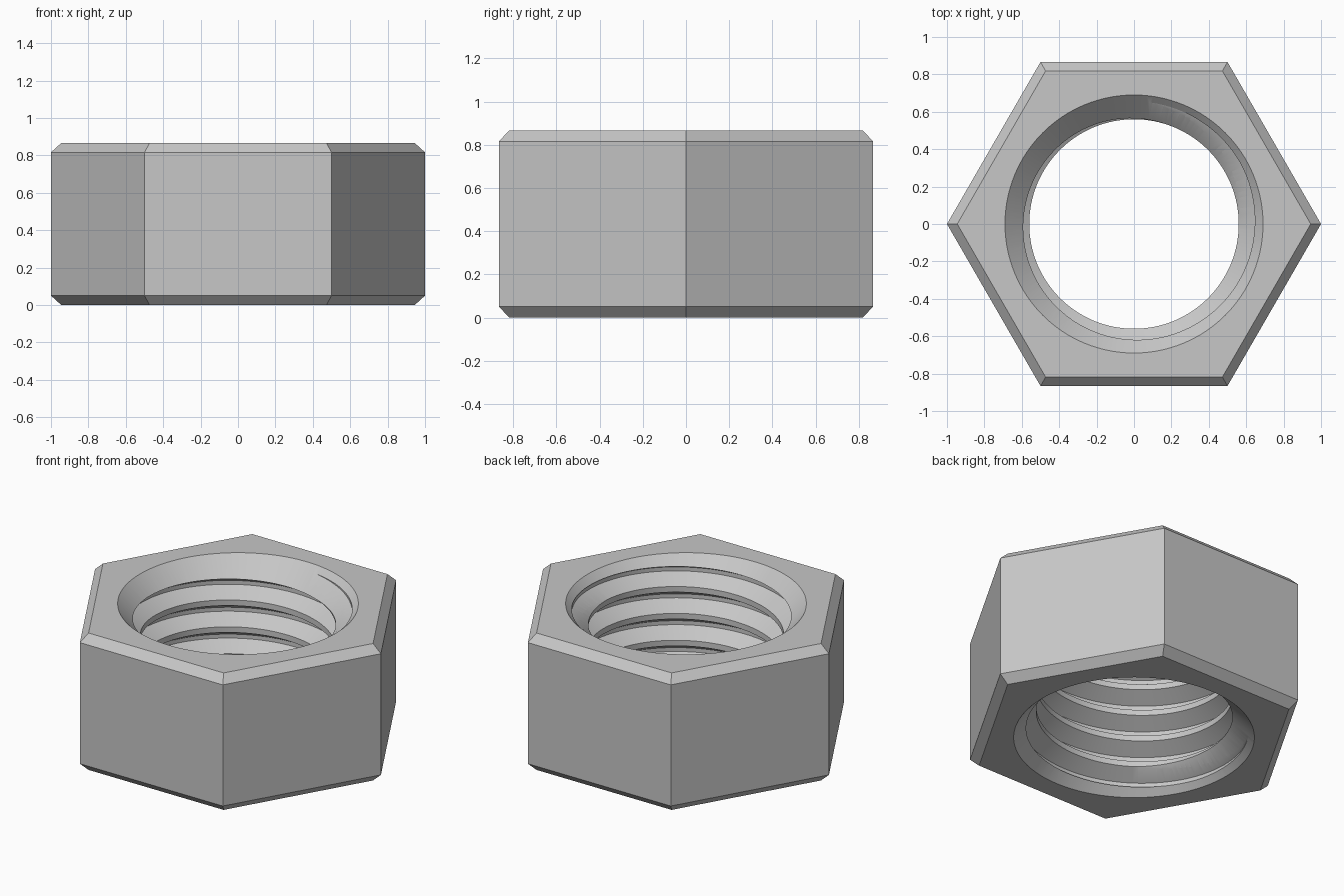
import bpy, bmesh, math

cube = bpy.data.objects.get("Cube")
if cube:
    bpy.data.objects.remove(cube, do_unlink=True)

HEIGHT = 0.866
CHAMFER = 0.05
MOUTH = 0.69          # countersink radius at each face
CREST, ROOT = 0.56, 0.655
PITCH, ROOT_FLAT = 0.17, 0.025
FLANK = (ROOT - CREST) * math.tan(math.radians(30))
SEGMENTS, TURNS = 128, 9

steel = bpy.data.materials.new("plain steel grey")
steel.use_nodes = True
steel.diffuse_color = (0.57, 0.57, 0.57, 1)
steel.node_tree.nodes["Principled BSDF"].inputs["Base Color"].default_value = (0.57, 0.57, 0.57, 1)


def finish(name, bm):
    bmesh.ops.recalc_face_normals(bm, faces=bm.faces)
    mesh = bpy.data.meshes.new(name)
    bm.to_mesh(mesh)
    bm.free()
    mesh.materials.append(steel)
    obj = bpy.data.objects.new(name, mesh)
    bpy.context.collection.objects.link(obj)
    return obj


def polar(radius, angle, z):
    return (radius * math.cos(angle), radius * math.sin(angle), z)


def loft(name, sides, profile):
    """Closed solid through regular polygons given as (radius, z)."""
    bm = bmesh.new()
    rings = [[bm.verts.new(polar(r, math.tau * i / sides, z)) for i in range(sides)]
             for r, z in profile]
    for low, high in zip(rings, rings[1:]):
        for i in range(sides):
            j = (i + 1) % sides
            bm.faces.new((low[i], low[j], high[j], high[i]))
    bm.faces.new(rings[0][::-1])
    bm.faces.new(rings[-1])
    return finish(name, bm)


def screw_solid(name, start):
    """Closed right-handed screw used to cut the internal thread."""
    steps = [(0, ROOT), (FLANK, CREST),
             (PITCH - ROOT_FLAT - FLANK, CREST), (PITCH - ROOT_FLAT, ROOT)]
    n = len(steps)
    rows = n * TURNS + 1
    bm = bmesh.new()
    columns = []
    for k in range(SEGMENTS):
        column = []
        for j in range(rows + (n if k == 0 else 0)):
            dz, r = steps[j % n]
            z = start + PITCH * (j // n + k / SEGMENTS) + dz
            column.append(bm.verts.new(polar(r, math.tau * k / SEGMENTS, z)))
        columns.append(column)
    # the last column joins the first one a full pitch higher
    columns.append(columns[0][n:])
    for a, b in zip(columns, columns[1:]):
        for j in range(rows - 1):
            bm.faces.new((a[j], b[j], b[j + 1], a[j + 1]))
    # fan caps around the axis
    for row in (0, rows - 1):
        loop = [c[row] for c in columns] + columns[0][row + 1:row + n][::-1]
        apex = bm.verts.new((0, 0, loop[0].co.z))
        for a, b in zip(loop, loop[1:] + loop[:1]):
            bm.faces.new((apex, a, b))
    return finish(name, bm)


# Chamfered hexagonal body
inset = 1 - 0.055
nut = loft("hex_nut_body", 6, [(inset, 0), (1, CHAMFER),
                               (1, HEIGHT - CHAMFER), (inset, HEIGHT)])

# Countersinks at both mouths and the helical thread
cutters = [
    loft("top_countersink", SEGMENTS,
         [(MOUTH - 0.2, HEIGHT - 0.2), (MOUTH + 0.1, HEIGHT + 0.1)]),
    loft("bottom_countersink", SEGMENTS,
         [(MOUTH + 0.1, -0.1), (MOUTH - 0.2, 0.2)]),
    screw_solid("thread_cutter", HEIGHT - 0.049 - 7 * PITCH),
]
bpy.context.view_layer.objects.active = nut
for cutter in cutters:
    cutter.hide_render = True
    mod = nut.modifiers.new(cutter.name, "BOOLEAN")
    mod.operation = "DIFFERENCE"
    mod.solver = "EXACT"
    mod.object = cutter
    bpy.ops.object.modifier_apply(modifier=mod.name)
    bpy.data.objects.remove(cutter, do_unlink=True)

# Smooth bore, crisp edges
bpy.ops.object.select_all(action="DESELECT")
nut.select_set(True)
bpy.ops.object.shade_smooth_by_angle(angle=math.radians(25))
